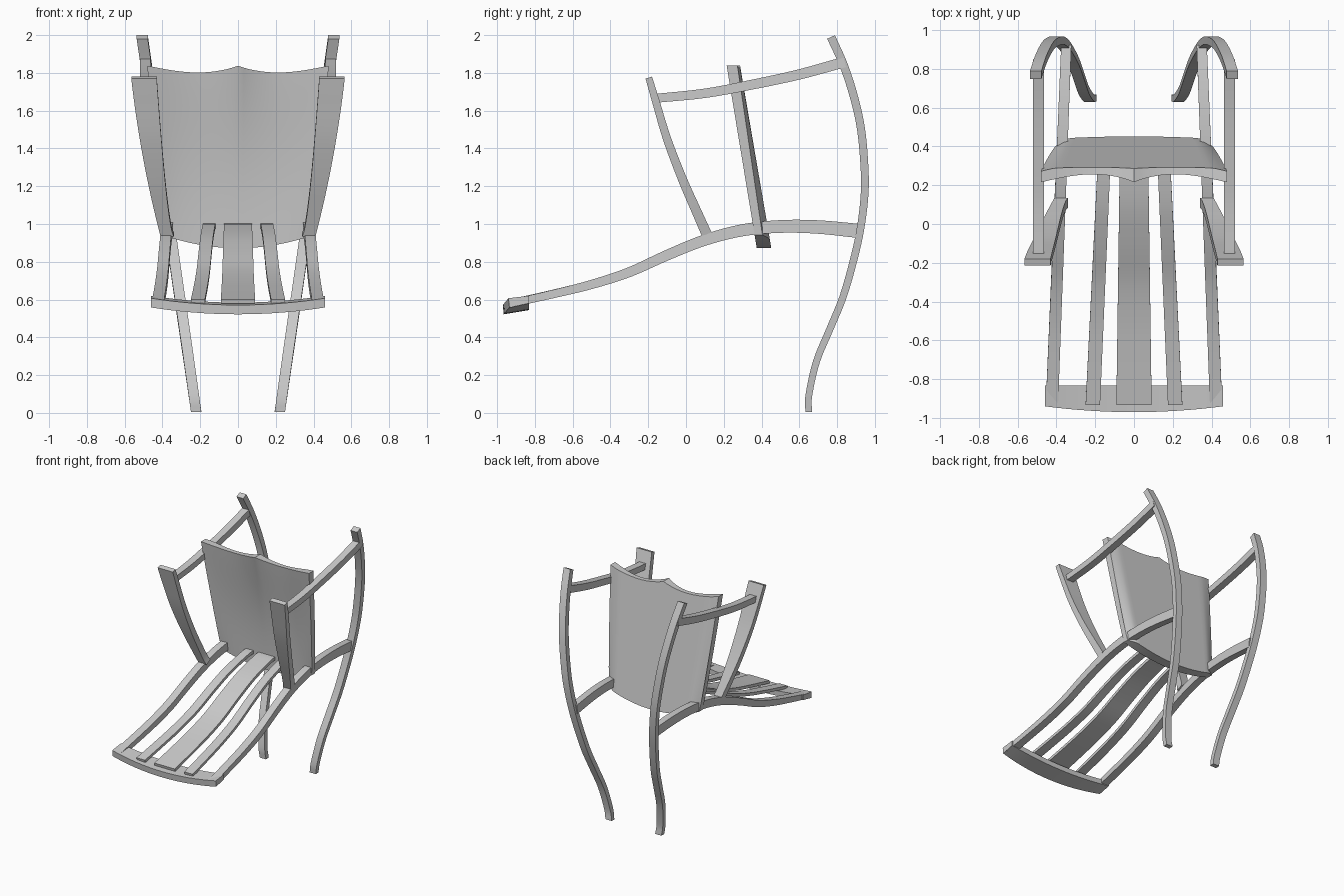
import bpy, math
from mathutils import Vector

cube = bpy.data.objects.get("Cube")
if cube:
    bpy.data.objects.remove(cube, do_unlink=True)

wood = bpy.data.materials.new("pale_grey")
wood.use_nodes = True
GREY = (0.6, 0.6, 0.6, 1)
wood.diffuse_color = GREY
wood.node_tree.nodes["Principled BSDF"].inputs["Base Color"].default_value = GREY


def finish(name, verts, faces):
    mesh = bpy.data.meshes.new(name)
    mesh.from_pydata(verts, [], faces)
    mesh.materials.append(wood)
    obj = bpy.data.objects.new(name, mesh)
    bpy.context.collection.objects.link(obj)
    bpy.ops.object.select_all(action='DESELECT')
    obj.select_set(True)
    bpy.context.view_layer.objects.active = obj
    bpy.ops.object.mode_set(mode='EDIT')
    bpy.ops.mesh.select_all(action='SELECT')
    bpy.ops.mesh.normals_make_consistent(inside=False)
    bpy.ops.object.mode_set(mode='OBJECT')
    bpy.ops.object.shade_smooth_by_angle(angle=math.radians(35))


def loft(name, rings):
    """Skin closed rings of equal size and cap both ends."""
    n = len(rings[0])
    verts = [p for ring in rings for p in ring]
    faces = [tuple(range(n)), tuple(range(len(verts) - n, len(verts)))]
    for r in range(len(rings) - 1):
        for i in range(n):
            j = (i + 1) % n
            faces.append((r * n + i, r * n + j, r * n + n + j, r * n + n + i))
    finish(name, verts, faces)


def smooth(points, steps=5):
    """Catmull-Rom curve through the points."""
    pts = [Vector(p) for p in points]
    pts = [2 * pts[0] - pts[1]] + pts + [2 * pts[-1] - pts[-2]]
    out = []
    for a, b, c, d in zip(pts, pts[1:], pts[2:], pts[3:]):
        for k in range(steps):
            t = k / steps
            out.append(0.5 * (2 * b + (c - a) * t + (2 * a - 5 * b + 4 * c - d) * t * t
                              + (3 * b - a - 3 * c + d) * t ** 3))
    return out + [pts[-2]]


def bar(name, path, edges, thick, side=1):
    """Rectangular bar along a (y, z) path; edges(y, z) gives its x limits."""
    pts = smooth(path)
    rings = []
    for i, p in enumerate(pts):
        t = (pts[min(i + 1, len(pts) - 1)] - pts[max(i - 1, 0)]).normalized()
        f = i / (len(pts) - 1)
        h = (thick[0] * (1 - f) + thick[1] * f) / 2
        n = Vector((-t.y, t.x)) * h
        x0, x1 = edges(p.x, p.y)
        rings.append([(side * x, p.x + s * n.x, p.y + s * n.y)
                      for x, s in ((x0, 1), (x1, 1), (x1, -1), (x0, -1))])
    loft(name, rings)


# Paths in the side plane
rocker = [(.65, .005), (.65, .09), (.69, .27), (.76, .44), (.83, .61), (.885, .8),
          (.923, .97), (.945, 1.15), (.945, 1.3), (.927, 1.5), (.89, 1.67), (.835, 1.84), (.768, 1.99)]
post = [(-.93, .578), (-.7, .63), (-.5, .68), (-.3, .745), (-.1, .835), (.1, .915),
        (.3, .967), (.5, .987), (.7, .984), (.92, .963)]
slat = [(y, z + .012) for y, z in post[:-3]] + [(.38, .99)]
arm = [(.11, .945), (.05, 1.08), (-.02, 1.24), (-.1, 1.45), (-.16, 1.65), (-.197, 1.775)]
leg = [(-.165, 1.665), (.1, 1.692), (.35, 1.738), (.6, 1.792), (.84, 1.858)]


def arm_edges(y, z):
    f = max(0, z - .945) / .83
    return .34 + .09 * f ** .65, .41 + .155 * (1.4 * f - .4 * f * f)


# Mirrored frame members
for side, word in ((1, "left"), (-1, "right")):
    bar(word + "_rocker", rocker, lambda y, z: (.193 + .143 * z, .248 + .145 * z), (.035, .045), side)
    bar(word + "_post", post, lambda y, z: (.357 - .037 * y, .415 - .043 * y), (.04, .075), side)
    bar(word + "_arm", arm, arm_edges, (.055, .036), side)
    bar(word + "_front_leg", leg, lambda y, z: (.463, .52), (.047, .056), side)
    bar(word + "_slat", slat, lambda y, z: (.135 - .043 * y, .203 - .05 * y), (.022, .026), side)
bar("centre_slat", slat, lambda y, z: (-.078 + .014 * y, .078 - .014 * y), (.022, .026))

# Bowed head rail
rail_rings = []
for i in range(17):
    u = i / 8 - 1
    bow = 1 - u * u
    x, dz, dy = .46 * u, -.036 * bow, -.03 * bow
    rail_rings.append([(x, -.94 + dy, .607 + dz), (x, -.832, .62 + dz),
                       (x, -.832, .58 + dz), (x, -.935 + dy, .558 + dz)])
loft("head_rail", rail_rings)


# Sculpted seat: flat rear face, hollowed front, cusped top edge
def seat_ring(u, cols=20):
    a = abs(u)
    wave = math.sin(math.pi * a ** .85)
    front, rear = [], []
    for k in range(cols + 1):
        v = k / cols
        low = .872 + .07 * a ** 2
        high = 1.838 - .036 * wave
        z = low + (high - low) * v
        x = u * (.40 + .08 * v ** .8)
        f = (z - .87) / .97
        hollow = .035 * wave * v ** 3 + .03 * (1 - u ** 4) * math.sin(math.pi * v)
        front.append((x, .375 - .16 * f + hollow, z))
        edge = max(0, a - .85) / .15
        rear.append((x, .452 - .166 * f - .035 * edge * (1 - .6 * v), z))
    return front + rear[::-1]


loft("seat", [seat_ring(i / 16 - 1) for i in range(33)])
